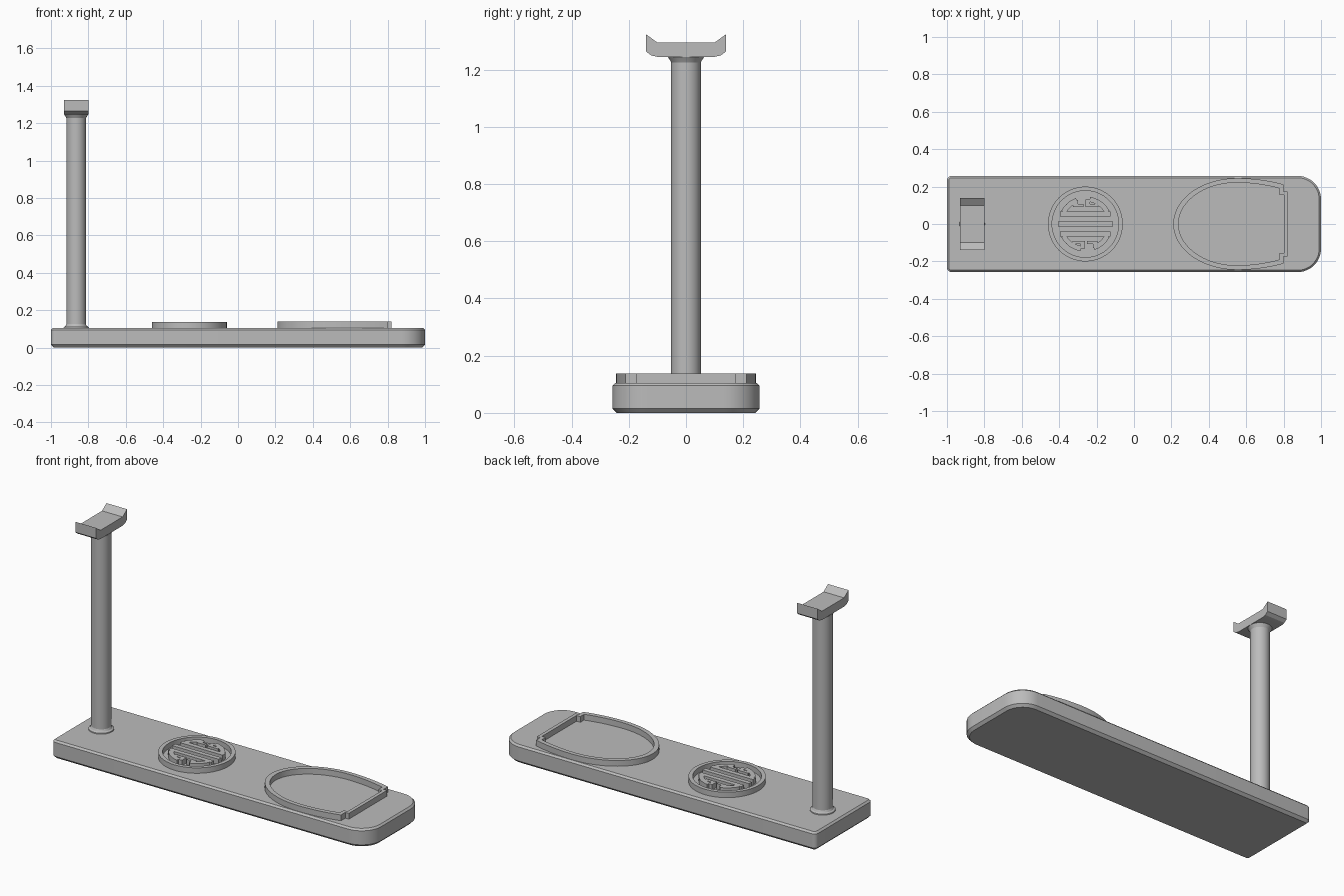
import bpy, bmesh
from math import sin, cos, pi, radians, sqrt

cube = bpy.data.objects.get("Cube")
if cube:
    bpy.data.objects.remove(cube, do_unlink=True)

grey = bpy.data.materials.new("plain grey")
grey.use_nodes = True
grey.diffuse_color = (0.5, 0.5, 0.5, 1)
grey.node_tree.nodes["Principled BSDF"].inputs["Base Color"].default_value = (0.5, 0.5, 0.5, 1)


def loft(name, loops, ring=False):
    """Skin equal-length loops of points; cap the ends, or join them into a ring."""
    bm = bmesh.new()
    rows = [[bm.verts.new(p) for p in loop] for loop in loops]
    n = len(rows[0])
    pairs = list(zip(rows, rows[1:]))
    if ring:
        pairs.append((rows[-1], rows[0]))
    else:
        bm.faces.new(rows[0][::-1])
        bm.faces.new(rows[-1])
    for a, b in pairs:
        for i in range(n):
            j = (i + 1) % n
            bm.faces.new((a[i], a[j], b[j], b[i]))
    bmesh.ops.recalc_face_normals(bm, faces=bm.faces[:])
    mesh = bpy.data.meshes.new(name)
    bm.to_mesh(mesh)
    bm.free()
    mesh.materials.append(grey)
    obj = bpy.data.objects.new(name, mesh)
    bpy.context.collection.objects.link(obj)
    bpy.ops.object.select_all(action='DESELECT')
    obj.select_set(True)
    bpy.context.view_layer.objects.active = obj
    bpy.ops.object.shade_smooth_by_angle(angle=radians(25))
    return obj


def at(outline, z):
    return [(x, y, z) for x, y in outline]


def arc(cx, cy, r, a0, a1, n=12):
    return [(cx + r * cos(radians(a0 + (a1 - a0) * i / n)),
             cy + r * sin(radians(a0 + (a1 - a0) * i / n))) for i in range(n + 1)]


def circle(cx, cy, r, n=64):
    return arc(cx, cy, r, 0, 360, n)[:-1]


def prism(name, outline, z0, z1):
    return loft(name, [at(outline, z0), at(outline, z1)])


def rim(name, outer, inner, z0, z1):
    return loft(name, [at(outer, z0), at(outer, z1), at(inner, z1), at(inner, z0)], ring=True)


# Base slab: wide round corners on the left end, tight ones on the right end
def slab(d):
    big, small, w = 0.125, 0.025, 0.257
    pts = []
    for sx, sy, r, a in ((1, 1, big, 0), (-1, 1, small, 90), (-1, -1, small, 180), (1, -1, big, 270)):
        pts += arc(sx * (1 - r), sy * (w - r), r - d, a, a + 90)
    return pts


TOP = 0.105
loft("base", [at(slab(0.015), 0), at(slab(0), 0.015), at(slab(0), TOP - 0.01), at(slab(0.01), TOP)])

# Post with a flared foot and neck
PX = -0.865
post = [(0.068, TOP - 0.002), (0.066, 0.11), (0.057, 0.115), (0.052, 0.125),
        (0.052, 1.226), (0.057, 1.235), (0.065, 1.247)]
loft("post", [at(circle(PX, 0, r, 48), z) for r, z in post])

# Cradle: a shallow trough with raised lips
half = [(0.1, 1.245), (0.122, 1.25), (0.14, 1.264), (0.14, 1.324), (0.1, 1.295)]
section = half + [(-y, z) for y, z in reversed(half)]
loft("cradle", [[(x, y, z) for y, z in section] for x in (PX - 0.065, PX + 0.065)])

# Round pad rim
DX, RIM = -0.26, 0.136
rim("round_pad_rim", circle(DX, 0, 0.2), circle(DX, 0, 0.178), TOP - 0.002, RIM)


# Ornament in the round pad: bars, curved bands and short stems
def bar(name, x0, x1, y0, y1):
    prism(name, [(DX + x0, y0), (DX + x1, y0), (DX + x1, y1), (DX + x0, y1)], TOP - 0.002, RIM)


def band(name, a0, a1, r0=0.12, r1=0.147):
    prism(name, arc(DX, 0, r1, a0, a1) + arc(DX, 0, r0, a1, a0), TOP - 0.002, RIM)


bar("ornament_middle_bar", -0.147, 0.147, -0.013, 0.013)
for s, side in ((1, "back"), (-1, "front")):
    y0, y1 = sorted((s * 0.04, s * 0.067))
    bar(side + "_ornament_bar", -0.135, 0.135, y0, y1)
    turn = 0 if s > 0 else 180
    band(side + "_ornament_band_a", turn + 29, turn + 80)
    band(side + "_ornament_band_b", turn + 110, turn + 151)
    y0, y1 = sorted((s * 0.092, s * 0.127))
    bar(side + "_ornament_hook", *sorted((-s * 0.065, -s * 0.04)), y0, y1)
    bar(side + "_ornament_return", *sorted((-s * 0.065, -s * 0.01)), *sorted((s * 0.092, s * 0.108)))
    bar(side + "_ornament_stem", *sorted((s * 0.002, s * 0.026)), *sorted((s * 0.09, s * 0.132)))
    bar(side + "_ornament_link", *sorted((s * 0.026, s * 0.07)), *sorted((s * 0.09, s * 0.108)))


# Oval tray rim: round nose, bowed sides and a stepped square end
def tray(x0, width, x_end, y_end, x_step, y_step):
    mid, n = 0.55, 20
    side = [(x_step, y_step), (x_end, y_step), (x_end, y_end)]
    for i in range(1, 9):
        t = 1 - i / 8
        side.append((mid + (x_end - mid) * t, width - (width - y_end) * t * t))
    for i in range(1, n):
        a = pi / 2 * i / n
        side.append((mid - (mid - x0) * sin(a), width * cos(a)))
    return side + [(x0, 0)] + [(x, -y) for x, y in reversed(side)]


rim("tray_rim", tray(0.21, 0.245, 0.8, 0.212, 0.822, 0.173),
    tray(0.238, 0.221, 0.778, 0.19, 0.802, 0.156), TOP - 0.002, 0.138)
